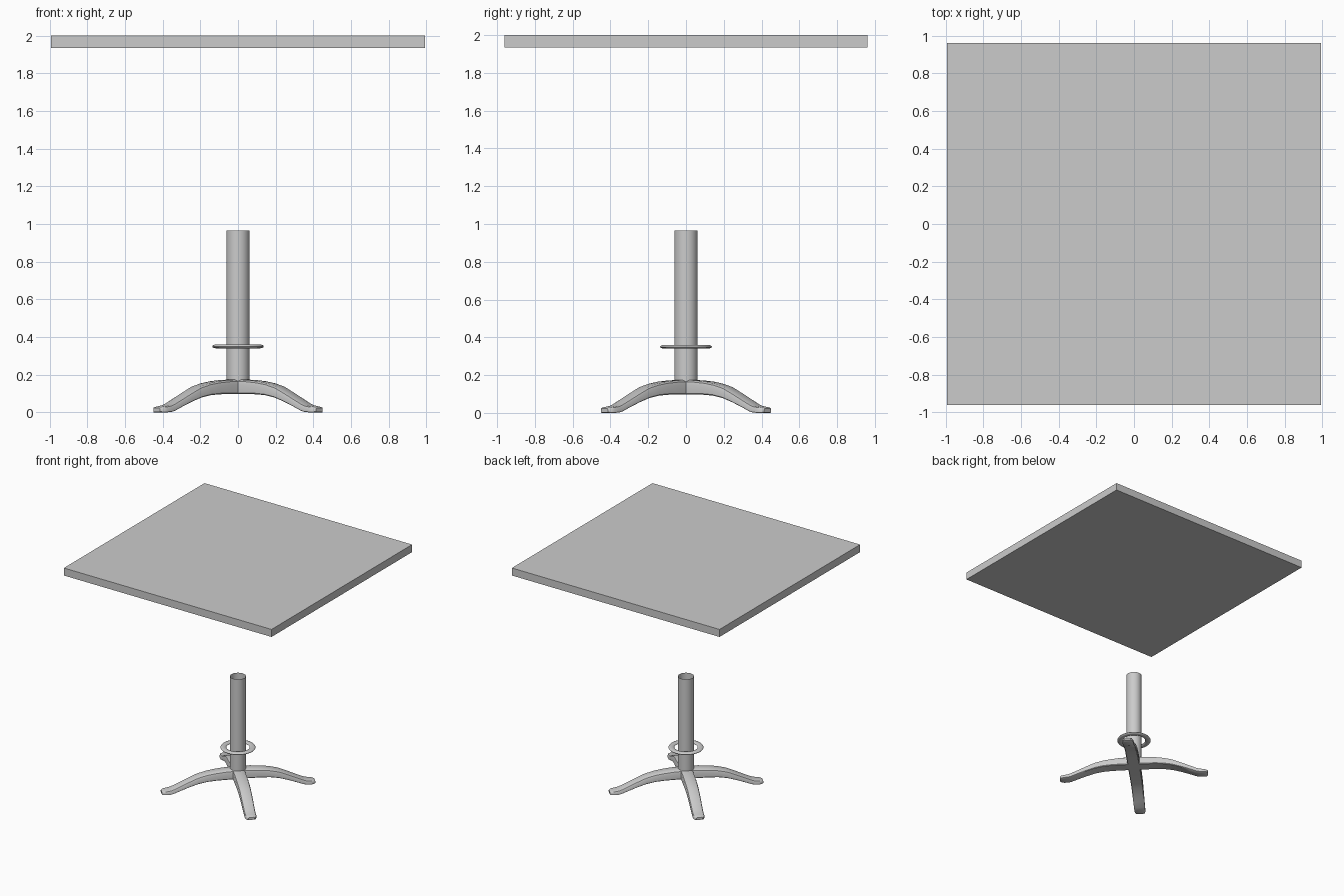
import bpy, bmesh, math

if "Cube" in bpy.data.objects:
    bpy.data.objects.remove(bpy.data.objects["Cube"])


def finish(name, bm, smooth=True):
    bmesh.ops.recalc_face_normals(bm, faces=bm.faces[:])
    mesh = bpy.data.meshes.new(name)
    bm.to_mesh(mesh)
    bm.free()
    ob = bpy.data.objects.new(name, mesh)
    bpy.context.collection.objects.link(ob)
    if smooth:
        bpy.ops.object.select_all(action='DESELECT')
        ob.select_set(True)
        bpy.context.view_layer.objects.active = ob
        bpy.ops.object.shade_smooth_by_angle(angle=math.radians(35))
    return ob


# Square table top, floating above the column
bm = bmesh.new()
bmesh.ops.create_cube(bm, size=1)
bmesh.ops.scale(bm, vec=(1.985, 1.92, 0.065), verts=bm.verts)
bmesh.ops.translate(bm, vec=(0, 0, 1.9675), verts=bm.verts)
finish("table_top", bm, smooth=False)

# Central column, an open tube
bm = bmesh.new()
bmesh.ops.create_cone(bm, cap_ends=False, segments=32, radius1=0.062,
                      radius2=0.062, depth=0.80)
bmesh.ops.translate(bm, vec=(0, 0, 0.565), verts=bm.verts)
finish("column", bm)

# Flat rounded collar ring around the column
bpy.ops.mesh.primitive_torus_add(major_segments=40, minor_segments=12,
                                 major_radius=0.114, minor_radius=0.023,
                                 location=(0, 0, 0.35))
ring = bpy.context.object
ring.name = "collar_ring"
for v in ring.data.vertices:
    v.co.z *= 0.45
bpy.ops.object.shade_smooth_by_angle(angle=math.radians(60))

# Arched leg stations: distance from centre, top z, bottom z, width
STATIONS = [
    (0.00, 0.175, 0.097, 0.100), (0.10, 0.172, 0.097, 0.100),
    (0.18, 0.165, 0.096, 0.100), (0.25, 0.154, 0.091, 0.098),
    (0.32, 0.136, 0.078, 0.096), (0.39, 0.105, 0.056, 0.094),
    (0.46, 0.072, 0.030, 0.092), (0.515, 0.047, 0.008, 0.090),
    (0.54, 0.038, 0.002, 0.090), (0.575, 0.032, 0.000, 0.088),
    (0.598, 0.029, 0.000, 0.076), (0.610, 0.024, 0.003, 0.050),
]


def section(width, top, bottom):
    w, h = width / 2, top - bottom
    half = [(w * 0.90, bottom), (w, bottom + h * 0.08), (w, top - h * 0.32),
            (w * 0.90, top - h * 0.12), (w * 0.62, top)]
    return half + [(-y, z) for y, z in reversed(half)]


# Four diagonal legs
for i, name in enumerate(("back_right", "back_left", "front_left", "front_right")):
    a = math.radians(45 + 90 * i)
    c, s = math.cos(a), math.sin(a)
    bm = bmesh.new()
    loops = []
    for r, top, bottom, width in STATIONS:
        loops.append([bm.verts.new((r * c - y * s, r * s + y * c, z))
                      for y, z in section(width, top, bottom)])
    for l1, l2 in zip(loops, loops[1:]):
        n = len(l1)
        for k in range(n):
            bm.faces.new((l1[k], l1[(k + 1) % n], l2[(k + 1) % n], l2[k]))
    bm.faces.new(loops[-1])
    finish(name + "_leg", bm)
